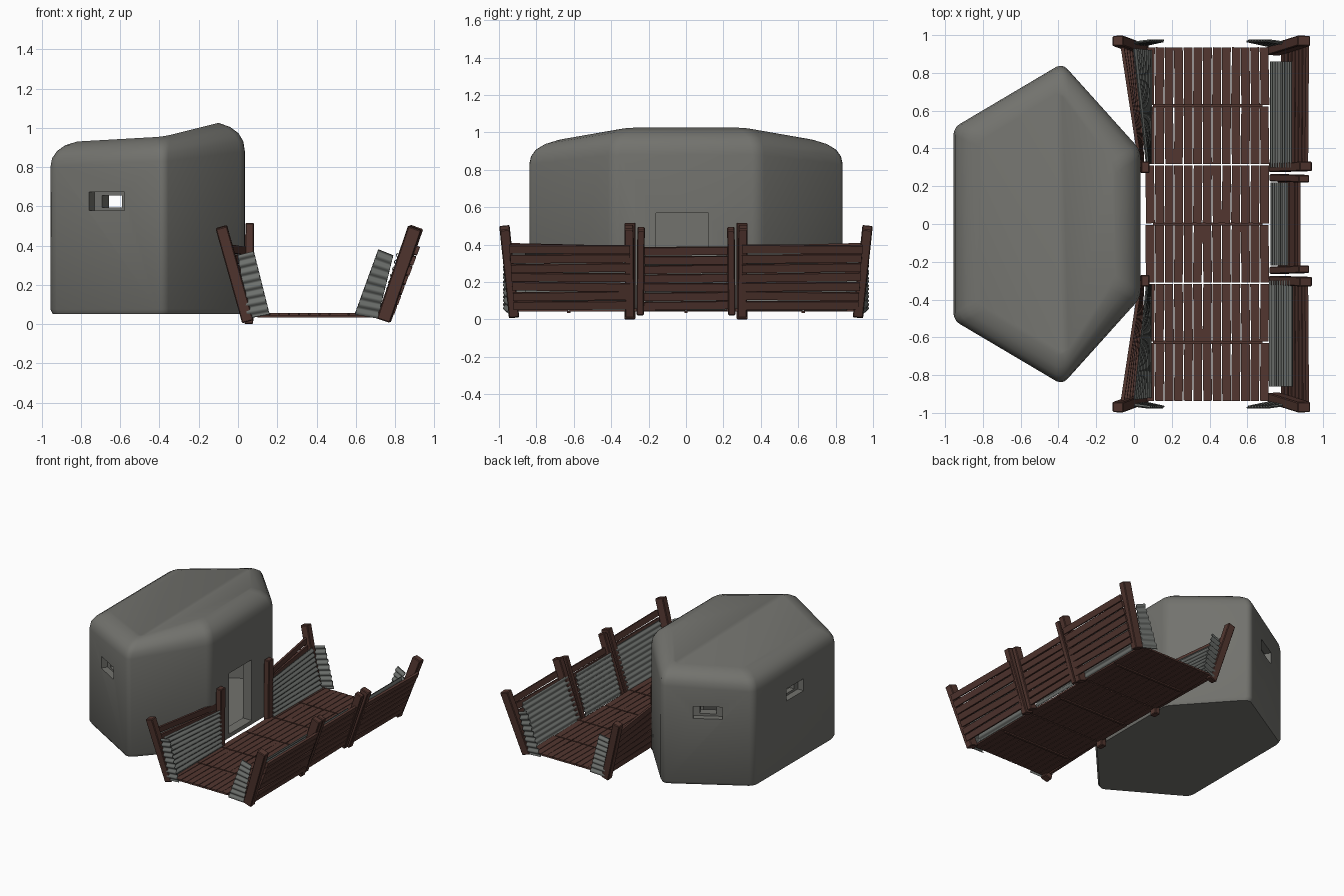
import bpy, bmesh, math, random
from mathutils import Vector as V

random.seed(4)
if "Cube" in bpy.data.objects:
    bpy.data.objects.remove(bpy.data.objects["Cube"])


def material(name, rgb):
    m = bpy.data.materials.new(name)
    m.use_nodes = True
    m.diffuse_color = (*rgb, 1)
    m.node_tree.nodes["Principled BSDF"].inputs["Base Color"].default_value = (*rgb, 1)
    return m


concrete = material("concrete grey", (0.17, 0.17, 0.155))
wood = material("dark brown wood", (0.085, 0.037, 0.029))
metal = material("corrugated metal grey", (0.15, 0.16, 0.15))


def finish(name, bm, mat):
    bmesh.ops.recalc_face_normals(bm, faces=bm.faces)
    me = bpy.data.meshes.new(name)
    bm.to_mesh(me)
    bm.free()
    me.materials.append(mat)
    ob = bpy.data.objects.new(name, me)
    bpy.context.collection.objects.link(ob)
    return ob


def activate(ob):
    bpy.ops.object.select_all(action='DESELECT')
    ob.select_set(True)
    bpy.context.view_layer.objects.active = ob


def add_box(bm, a, b, width, depth, hint):
    """Box running from a to b; depth is measured along the hint direction."""
    a, b = V(a), V(b)
    axis = (b - a).normalized()
    side = axis.cross(V(hint)).normalized() * width / 2
    out = side.cross(axis).normalized() * depth / 2
    ends = [[bm.verts.new(p + side * i + out * j)
             for i, j in ((-1, -1), (1, -1), (1, 1), (-1, 1))] for p in (a, b)]
    bm.faces.new(ends[0])
    bm.faces.new(ends[1])
    for k in range(4):
        n = (k + 1) % 4
        bm.faces.new((ends[0][k], ends[0][n], ends[1][n], ends[1][k]))


def post(name, a, b, width, depth):
    bm = bmesh.new()
    add_box(bm, a, b, width, depth, (1, 0, 0))
    bmesh.ops.bevel(bm, geom=list(bm.edges), offset=0.005, segments=1, affect='EDGES')
    finish(name, bm, wood)


def board_panel(name, a0, a1, b0, b1, count=7):
    """Boards spanning from the edge a0-a1 to the edge b0-b1."""
    a0, a1, b0, b1 = map(V, (a0, a1, b0, b1))
    normal = (b0 - a0).cross(a1 - a0)
    bm = bmesh.new()
    pitch = (a1 - a0).length / count
    for i in range(count):
        t = (i + 0.5) / count
        jig = V((0, 0, random.uniform(-0.004, 0.004)))
        add_box(bm, a0.lerp(a1, t) + jig, b0.lerp(b1, t) - jig,
                pitch * 0.84, 0.018, normal)
    finish(name, bm, wood)


def sheet(name, a0, a1, b0, b1, waves=9):
    """Thin sheet with corrugations running from the a edge to the b edge."""
    a0, a1, b0, b1 = map(V, (a0, a1, b0, b1))
    normal = (b0 - a0).cross(a1 - a0).normalized()
    bm = bmesh.new()
    steps, rows = waves * 6, []
    for i in range(steps + 1):
        t = i / steps
        wave = normal * 0.007 * math.sin(t * waves * math.tau)
        a, b = a0.lerp(a1, t), b0.lerp(b1, t)
        rows.append([bm.verts.new(a.lerp(b, u / 4) + wave) for u in range(5)])
    for r, q in zip(rows, rows[1:]):
        for u in range(4):
            bm.faces.new((r[u], r[u + 1], q[u + 1], q[u]))
    ob = finish(name, bm, metal)
    mod = ob.modifiers.new("thickness", 'SOLIDIFY')
    mod.thickness, mod.offset = 0.004, 0
    activate(ob)
    bpy.ops.object.modifier_apply(modifier=mod.name)
    bpy.ops.object.shade_smooth_by_angle(angle=math.radians(50))


# Bunker shell: six corners as (wall x, wall y, wall top z, roof x, roof y, roof z)
half = [(-0.955, 0.51, 0.80, -0.82, 0.44, 0.93),
        (-0.38, 0.85, 0.83, -0.38, 0.71, 0.955),
        (0.035, 0.39, 0.88, -0.10, 0.31, 1.025)]
corners = [(x, -y, z, rx, -ry, rz) for x, y, z, rx, ry, rz in half] + half[::-1]
CENTRE = V((-0.42, 0, 0))


def ring(t):
    pts = []
    for x, y, z, rx, ry, rz in corners:
        p, c, q = V((x, y, z)), V((x, y, rz - 0.03)), V((rx, ry, rz))
        pts.append(p.lerp(c, t).lerp(c.lerp(q, t), t))
    return pts


def flat_ring(scale, z):
    return [V((CENTRE.x + (c[0] - CENTRE.x) * scale, c[1] * scale, z)) for c in corners]


def hex_solid(name, rings, bevel):
    bm = bmesh.new()
    loops = [[bm.verts.new(p) for p in r] for r in rings]
    for lo, hi in zip(loops, loops[1:]):
        for k in range(6):
            n = (k + 1) % 6
            bm.faces.new((lo[k], lo[n], hi[n], hi[k]))
    bm.faces.new(loops[0])
    w, t, e, e2, t2, w2 = loops[-1]
    bm.faces.new((w, t, t2, w2))
    bm.faces.new((t, e, e2, t2))
    if bevel:
        uprights = [bm.edges.get((lo[k], hi[k]))
                    for lo, hi in zip(loops, loops[1:]) for k in range(6)]
        bmesh.ops.bevel(bm, geom=uprights, offset=bevel, segments=3,
                        profile=0.5, affect='EDGES')
    return finish(name, bm, concrete)


bunker = hex_solid("bunker_shell",
                   [flat_ring(0.98, 0.052), flat_ring(1, 0.075)]
                   + [ring(t) for t in (0, 0.25, 0.5, 0.75, 1)], 0.035)

# Cutters: hollow room, doorway, stepped window embrasures
cutters = [hex_solid("room_cutter", [flat_ring(0.83, 0.085), flat_ring(0.83, 0.80)], 0)]


def box_cutter(a, b, width, height):
    bm = bmesh.new()
    add_box(bm, a, b, width, height, (0, 0, 1))
    cutters.append(finish("opening_cutter", bm, concrete))


box_cutter((-0.15, -0.02, 0.33), (0.15, -0.02, 0.33), 0.28, 0.48)
slant = V((-0.34, 0.575, 0)).normalized()
for spot, out in ((V((-0.667, 0.68, 0.625)), slant),
                  (V((-0.667, -0.68, 0.625)), V((slant.x, -slant.y, 0))),
                  (V((-0.955, 0, 0.625)), V((-1, 0, 0)))):
    box_cutter(spot + out * 0.1, spot - out * 0.05, 0.21, 0.095)
    box_cutter(spot + out * 0.1, spot - out * 0.2, 0.12, 0.06)

activate(bunker)
for cut in cutters:
    cut.hide_render = True
    mod = bunker.modifiers.new("cut", 'BOOLEAN')
    mod.operation, mod.solver, mod.object = 'DIFFERENCE', 'EXACT', cut
    bpy.ops.object.modifier_apply(modifier=mod.name)
for cut in cutters:
    bpy.data.objects.remove(cut)
bpy.ops.object.shade_smooth_by_angle(angle=math.radians(35))

# Walkway planks in six rows, with bearers below the joints
bm = bmesh.new()
for row in range(6):
    y = -0.94 + row * 0.3133
    for col in range(13):
        x = 0.085 + col * 0.0505
        j = random.uniform(-0.003, 0.003)
        add_box(bm, (x + j, y + 0.004, 0.05), (x - j, y + 0.309, 0.05), 0.046, 0.014, (0, 0, 1))
finish("walkway_planks", bm, wood)
bm = bmesh.new()
for y in (-0.627, 0, 0.627):
    add_box(bm, (0.1, y, 0.039), (0.68, y, 0.039), 0.018, 0.012, (0, 0, 1))
finish("walkway_bearers", bm, wood)

# Both ends of the trench: posts, boards and metal sheets
for s, tag in ((-1, "front"), (1, "back")):
    post(f"{tag}_outer_post_left", (0.74, s * 0.92, 0.02), (0.90, s * 0.97, 0.49), 0.055, 0.07)
    post(f"{tag}_outer_post_right", (0.05, s * 0.92, 0.015), (-0.085, s * 0.97, 0.495), 0.055, 0.06)
    post(f"{tag}_inner_post_left", (0.745, s * 0.30, 0.02), (0.91, s * 0.305, 0.495), 0.05, 0.07)
    post(f"{tag}_middle_post_left", (0.745, s * 0.245, 0.03), (0.90, s * 0.24, 0.485), 0.04, 0.06)
    post(f"{tag}_door_post", (0.055, s * 0.30, 0), (0.06, s * 0.30, 0.515), 0.06, 0.045)
    board_panel(f"{tag}_boards_left", (0.785, s * 0.3, 0.05), (0.915, s * 0.3, 0.40),
                (0.785, s * 0.92, 0.05), (0.92, s * 0.945, 0.40))
    board_panel(f"{tag}_boards_right", (0.045, s * 0.3, 0.05), (0.035, s * 0.3, 0.40),
                (0.035, s * 0.92, 0.05), (-0.07, s * 0.95, 0.41))
    sheet(f"{tag}_sheet_left", (0.72, s * 0.3, 0.05), (0.835, s * 0.3, 0.37),
          (0.72, s * 0.86, 0.05), (0.835, s * 0.86, 0.37))
    sheet(f"{tag}_sheet_right", (0.085, s * 0.32, 0.05), (0.07, s * 0.32, 0.35),
          (0.09, s * 0.92, 0.05), (0.0, s * 0.93, 0.35))
    sheet(f"{tag}_wing_left", (0.595, s * 0.97, 0.05), (0.715, s * 0.97, 0.38),
          (0.71, s * 0.945, 0.03), (0.79, s * 0.96, 0.35), 8)
    sheet(f"{tag}_wing_right", (0.16, s * 0.97, 0.05), (0.08, s * 0.97, 0.37),
          (0.05, s * 0.945, 0.03), (0.0, s * 0.96, 0.35), 8)

# Middle panel facing the doorway
board_panel("middle_boards", (0.77, -0.25, 0.05), (0.875, -0.25, 0.39),
            (0.77, 0.25, 0.05), (0.875, 0.25, 0.39))
sheet("middle_sheet", (0.725, -0.22, 0.05), (0.815, -0.22, 0.36),
      (0.725, 0.22, 0.05), (0.815, 0.22, 0.36))
